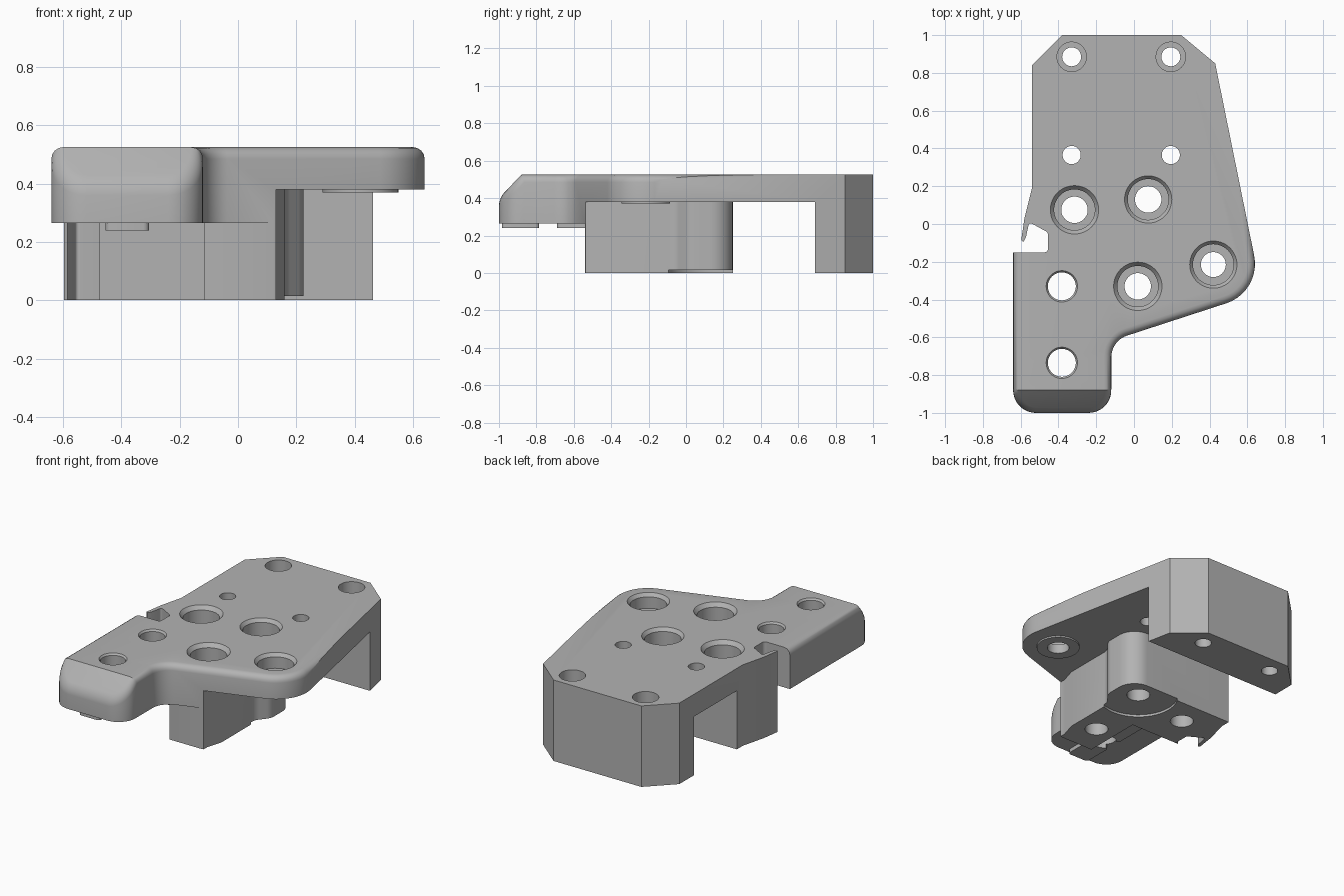
import bpy
import bmesh
from math import cos, sin, tan, pi
from mathutils import Vector

if "Cube" in bpy.data.objects:
    bpy.data.objects.remove(bpy.data.objects["Cube"])

TOP = 0.525

grey = bpy.data.materials.new("plain grey")
grey.use_nodes = True
grey.diffuse_color = (0.45, 0.45, 0.45, 1)
grey.node_tree.nodes["Principled BSDF"].inputs["Base Color"].default_value = (0.45, 0.45, 0.45, 1)


def rounded(corners, steps=10):
    """Outline from (x, y) or (x, y, radius) corners."""
    out = []
    for i, c in enumerate(corners):
        p = Vector(c[:2])
        if len(c) == 2:
            out.append(p)
            continue
        a = (Vector(corners[i - 1][:2]) - p).normalized()
        b = (Vector(corners[(i + 1) % len(corners)][:2]) - p).normalized()
        half = a.angle(b) / 2
        centre = p + (a + b).normalized() * c[2] / sin(half)
        start = p + a * c[2] / tan(half) - centre
        turn = pi - 2 * half
        if a.x * b.y - a.y * b.x > 0:
            turn = -turn
        for k in range(steps + 1):
            t = turn * k / steps
            out.append(centre + Vector((start.x * cos(t) - start.y * sin(t),
                                        start.x * sin(t) + start.y * cos(t))))
    return out


def loft(bm, rings):
    """Closed solid through equal rings of 3D points."""
    loops = [[bm.verts.new(p) for p in ring] for ring in rings]
    for low, high in zip(loops, loops[1:]):
        for i in range(len(low)):
            bm.faces.new((low[i - 1], low[i], high[i], high[i - 1]))
    bm.faces.new(loops[0])
    bm.faces.new(loops[-1])
    bmesh.ops.recalc_face_normals(bm, faces=bm.faces)
    bm.normal_update()


def finish(bm, name):
    mesh = bpy.data.meshes.new(name)
    bm.to_mesh(mesh)
    bm.free()
    mesh.materials.append(grey)
    obj = bpy.data.objects.new(name, mesh)
    bpy.context.collection.objects.link(obj)
    return obj


def prism(name, outline, z0, z1):
    bm = bmesh.new()
    loft(bm, [[(p[0], p[1], z) for p in outline] for z in (z0, z1)])
    return finish(bm, name)


def lathe(name, x, y, profile, sides=48):
    bm = bmesh.new()
    loft(bm, [[(x + r * cos(2 * pi * k / sides), y + r * sin(2 * pi * k / sides), z)
               for k in range(sides)] for r, z in profile])
    return finish(bm, name)


def combine(target, other, operation):
    other.hide_render = True
    mod = target.modifiers.new("combine", 'BOOLEAN')
    mod.operation = operation
    mod.solver = 'EXACT'
    mod.object = other
    bpy.context.view_layer.objects.active = target
    bpy.ops.object.modifier_apply(modifier=mod.name)
    bpy.data.objects.remove(other)


# Full height body with the plate outline
outline = rounded([
    (0.25, 1), (-0.38, 1), (-0.54, 0.84), (-0.54, 0.19), (-0.58, 0.03),
    (-0.597, -0.085), (-0.585, -0.095), (-0.572, -0.07), (-0.555, 0.01, 0.012),
    (-0.455, -0.045, 0.02), (-0.455, -0.15, 0.02), (-0.64, -0.15),
    (-0.64, -1, 0.12), (-0.12, -1, 0.12), (-0.12, -0.618, 0.12),
    (0.675, -0.359, 0.22), (0.43, 0.85)])
bm = bmesh.new()
loft(bm, [[(p.x, p.y, z) for p in outline] for z in (0, TOP)])

# Sloped nose of the arm
cut = bmesh.ops.bisect_plane(bm, geom=bm.verts[:] + bm.edges[:] + bm.faces[:], dist=1e-5,
                             plane_co=(0, -0.88, TOP), plane_no=(0, -0.125, 0.12),
                             clear_outer=True)
bmesh.ops.contextual_create(bm, geom=[g for g in cut["geom_cut"] if isinstance(g, bmesh.types.BMEdge)])
bmesh.ops.recalc_face_normals(bm, faces=bm.faces)
bm.normal_update()


# Softened upper rim along the arm and the right lobe
def is_rim(edge):
    if len(edge.link_faces) != 2:
        return False
    mid = (edge.verts[0].co + edge.verts[1].co) / 2
    tilt = sorted(f.normal.z for f in edge.link_faces)
    on_side = mid.x > -0.2 or mid.x < -0.62 or mid.y < -0.885
    return abs(tilt[0]) < 0.1 and tilt[1] > 0.5 and mid.y < -0.155 and on_side


bmesh.ops.bevel(bm, geom=[e for e in bm.edges if is_rim(e)], offset=0.04, segments=4,
                profile=0.5, affect='EDGES', clamp_overlap=True)
body = finish(bm, "mounting_bracket")

# Space below the arm
combine(body, prism("arm_undercut", [(-1, -1.2), (0.4, -1.2), (0.4, -0.54), (-0.115, -0.54),
                                     (-0.115, -0.15), (-1, -0.15)], -0.2, 0.265), 'DIFFERENCE')

# Space below the plate, around the pedestal and up to the rear block
gap = rounded([(0.13, -1.2), (0.13, -0.5), (0.16, -0.4), (0.16, -0.06, 0.08),
               (0.225, 0.02, 0.08), (0.225, 0.25, 0.12), (-1, 0.25), (-1, 0.69),
               (1, 0.69), (1, -1.2)])
combine(body, prism("plate_undercut", gap, -0.2, 0.38), 'DIFFERENCE')

# Shallow round recess under the pedestal, raised pad under the right lobe
combine(body, lathe("base_recess", 0.075, 0.13, [(0.24, -0.1), (0.24, 0.015)]), 'DIFFERENCE')
combine(body, lathe("lobe_pad", 0.42, -0.215, [(0.13, 0.37), (0.13, 0.4)]), 'UNION')

# Locating ribs under the arm
for y0, y1 in ((-0.985, -0.785), (-0.69, -0.385), (-0.275, -0.14)):
    rib = [(-0.455, y0, 0.02), (-0.305, y0, 0.02), (-0.305, y1, 0.02), (-0.455, y1, 0.02)]
    combine(body, prism("arm_rib", rounded(rib, 4), 0.24, 0.3), 'UNION')


# Drilled holes: bore, seat height, counterbore and chamfered mouth
def drill(x, y, bore, seat=None, wide=None, mouth=None):
    profile = [(bore, -0.1)]
    if seat:
        profile += [(bore, seat), (wide, seat)]
    last = profile[-1][0]
    mouth = mouth or last
    profile += [(last, TOP - (mouth - last) * 1.2 - 0.001), (mouth, TOP), (mouth, TOP + 0.1)]
    combine(body, lathe("drill", x, y, profile), 'DIFFERENCE')


for x in (-0.33, 0.195):
    drill(x, 0.885, 0.05, 0.38, 0.078)
    drill(x, 0.365, 0.048)
for y in (-0.33, -0.735):
    drill(-0.382, y, 0.074, mouth=0.083)
drill(-0.315, 0.075, 0.07, 0.26, 0.108, 0.128)
drill(0.02, -0.33, 0.07, 0.26, 0.108, 0.128)
drill(0.075, 0.13, 0.07, 0.26, 0.108, 0.125)
drill(0.42, -0.215, 0.066, 0.43, 0.108, 0.125)

bpy.ops.object.select_all(action='DESELECT')
body.select_set(True)
bpy.context.view_layer.objects.active = body
bpy.ops.object.shade_smooth_by_angle(angle=0.5)
